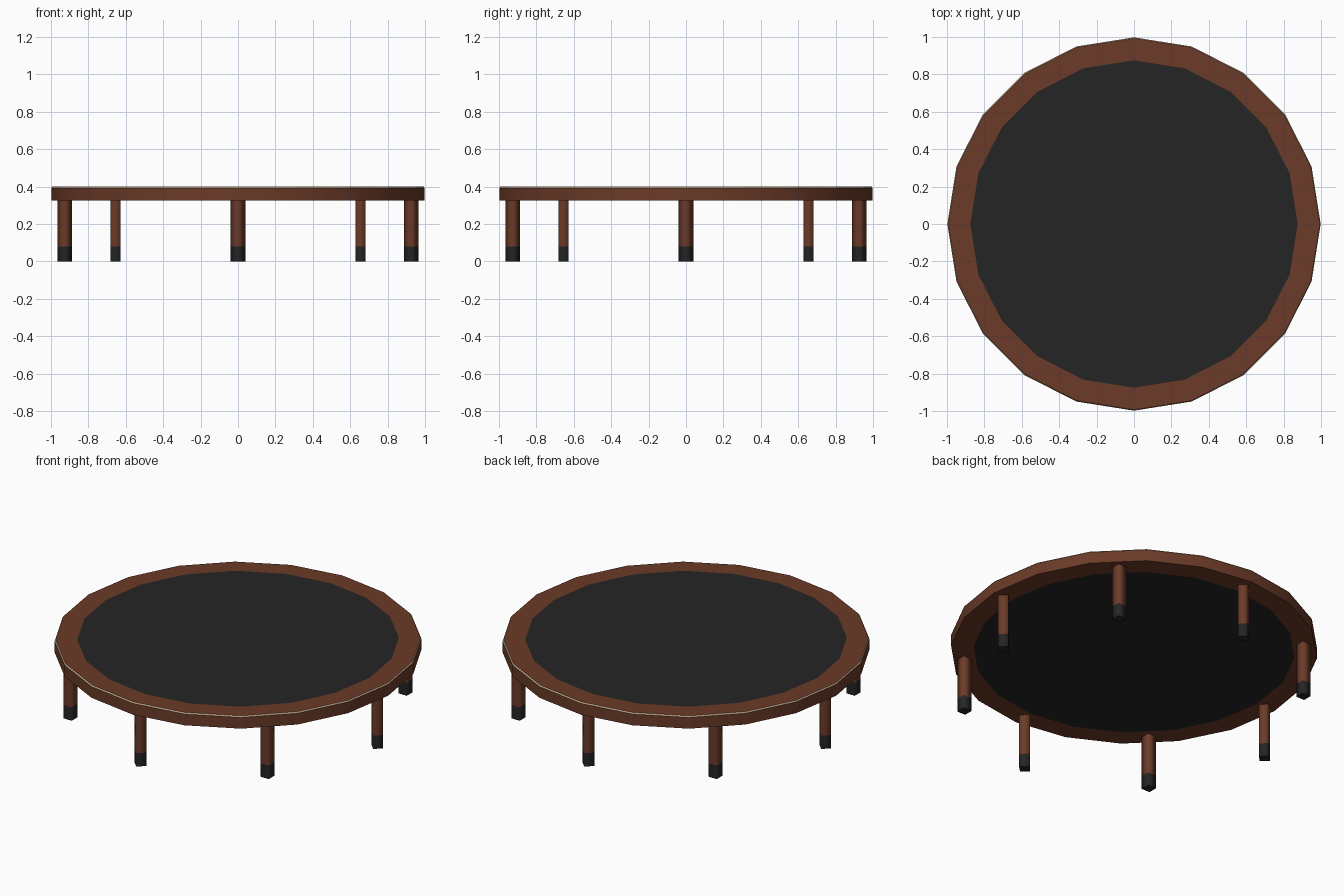
import bpy, bmesh, math

if "Cube" in bpy.data.objects:
    bpy.data.objects.remove(bpy.data.objects["Cube"])

SIDES = 20
TOP, UNDER = 0.40, 0.325


def material(name, rgb):
    m = bpy.data.materials.new(name)
    m.diffuse_color = (*rgb, 1)
    m.use_nodes = True
    m.node_tree.nodes["Principled BSDF"].inputs["Base Color"].default_value = m.diffuse_color
    return m


BROWN = material("brown wood", (0.145, 0.043, 0.021))
BLACK = material("black", (0.018, 0.018, 0.018))
BEIGE = material("beige trim", (0.58, 0.44, 0.28))


def finish(name, bm, mats):
    bmesh.ops.recalc_face_normals(bm, faces=bm.faces)
    me = bpy.data.meshes.new(name)
    bm.to_mesh(me)
    bm.free()
    for m in mats:
        me.materials.append(m)
    ob = bpy.data.objects.new(name, me)
    bpy.context.collection.objects.link(ob)
    return ob


def loop(bm, r, z, n, start=0.0, cx=0.0, cy=0.0):
    return [bm.verts.new((cx + r * math.cos(start + math.tau * i / n),
                          cy + r * math.sin(start + math.tau * i / n), z))
            for i in range(n)]


def bridge(bm, a, b, smooth=False, mat=0):
    n = len(a)
    for i in range(n):
        f = bm.faces.new((a[i], a[(i + 1) % n], b[(i + 1) % n], b[i]))
        f.smooth = smooth
        f.material_index = mat


# Rim: closed ring profile with a thin beige bevel on its upper outer edge
bm = bmesh.new()
profile = [(0.875, TOP), (0.993, TOP), (0.998, TOP - 0.007),
           (0.998, UNDER), (0.875, UNDER)]
loops = [loop(bm, r, z, SIDES) for r, z in profile]
for i in range(len(loops)):
    bridge(bm, loops[i], loops[(i + 1) % len(loops)],
           smooth=(i == 2), mat=1 if i == 1 else 0)
finish("rim", bm, [BROWN, BEIGE])

# Jumping mat: flat disc filling the rim, flush above and below
bm = bmesh.new()
lo = loop(bm, 0.875, UNDER, SIDES)
hi = loop(bm, 0.875, TOP, SIDES)
bridge(bm, lo, hi)
bm.faces.new(hi)
bm.faces.new(lo)
finish("mat", bm, [BLACK])


# Legs: eight square posts with a corner pointing outward, and dark feet
def post(name, angle, z0, z1, mat):
    bm = bmesh.new()
    cx, cy = 0.926 * math.cos(angle), 0.926 * math.sin(angle)
    a = loop(bm, 0.039, z0, 4, angle, cx, cy)
    b = loop(bm, 0.039, z1, 4, angle, cx, cy)
    bridge(bm, a, b, smooth=True)
    bm.faces.new(a)
    bm.faces.new(b)
    finish(name, bm, [mat])


for k in range(8):
    ang = k * math.tau / 8
    post(f"leg_{k + 1}", ang, 0.08, UNDER, BROWN)
    post(f"foot_{k + 1}", ang, 0.0, 0.08, BLACK)
